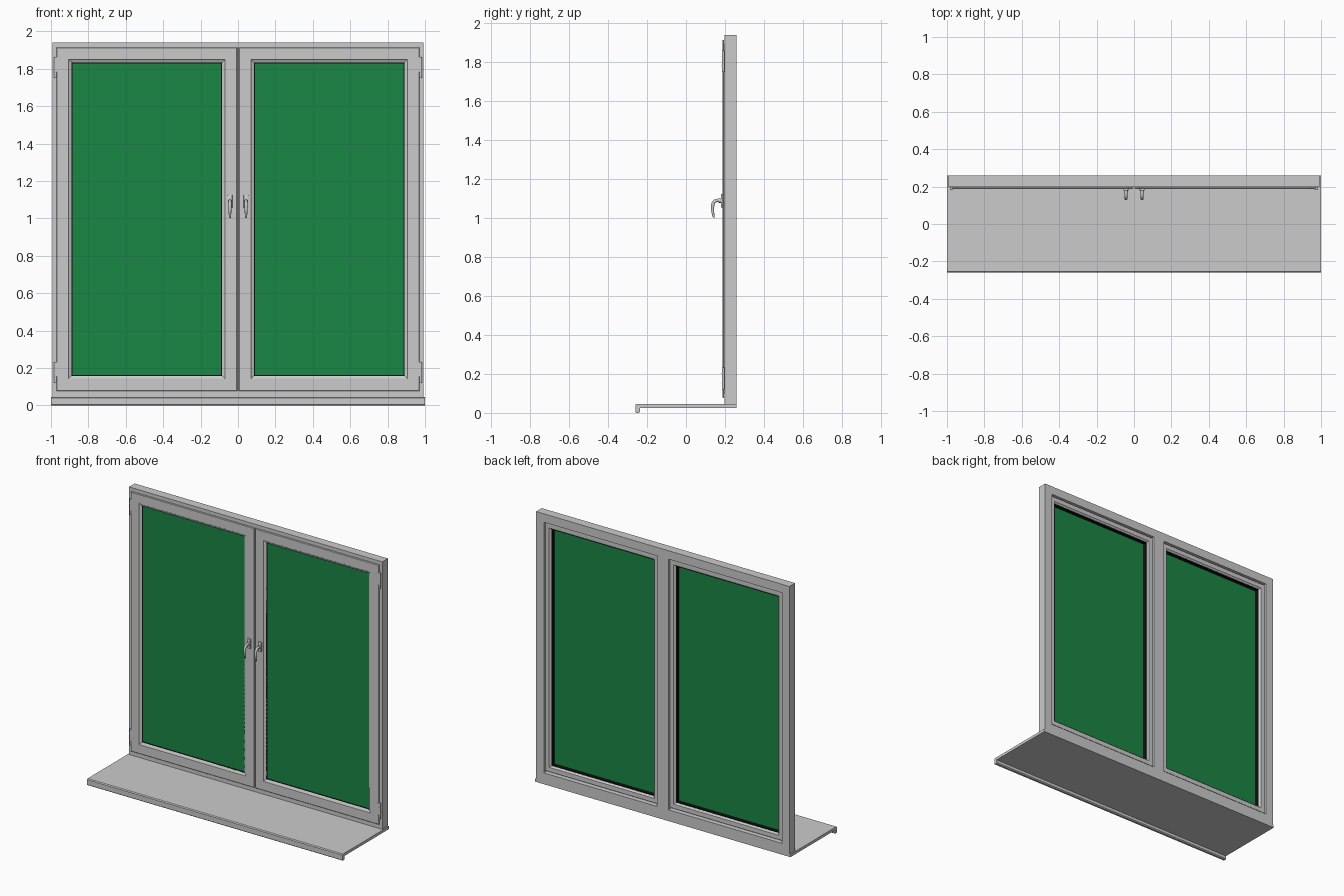
import bpy, bmesh, math
from mathutils import Vector, Matrix

if "Cube" in bpy.data.objects:
    bpy.data.objects.remove(bpy.data.objects["Cube"])


def material(name, color):
    m = bpy.data.materials.new(name)
    m.diffuse_color = color
    m.use_nodes = True
    m.node_tree.nodes["Principled BSDF"].inputs["Base Color"].default_value = m.diffuse_color
    return m


GREEN = material("green_glass", (0.01, 0.24, 0.06, 1))
BLACK = material("black_rubber", (0.005, 0.005, 0.005, 1))


def finish(name, bm, mat=None):
    bmesh.ops.recalc_face_normals(bm, faces=bm.faces)
    me = bpy.data.meshes.new(name)
    bm.to_mesh(me)
    bm.free()
    ob = bpy.data.objects.new(name, me)
    bpy.context.collection.objects.link(ob)
    if mat:
        me.materials.append(mat)
    return ob


def smooth(ob):
    bpy.ops.object.select_all(action='DESELECT')
    ob.select_set(True)
    bpy.context.view_layer.objects.active = ob
    bpy.ops.object.shade_smooth_by_angle(angle=math.radians(40))


def box(name, x, y, z, mat=None, bevel=0):
    bm = bmesh.new()
    bmesh.ops.create_cube(bm, size=1)
    for v in bm.verts:
        v.co = Vector([(a + b) / 2 + c * (b - a) for (a, b), c in zip((x, y, z), v.co)])
    if bevel:
        bmesh.ops.bevel(bm, geom=bm.edges[:], offset=bevel, segments=2,
                        profile=0.5, affect='EDGES')
    return finish(name, bm, mat)


def mitred_frame(name, x, z, profile, mat=None):
    """Sweep a closed (inset, y) profile around a rectangle with mitred corners."""
    bm = bmesh.new()
    corners = [(x[0], z[0], 1, 1), (x[1], z[0], -1, 1),
               (x[1], z[1], -1, -1), (x[0], z[1], 1, -1)]
    rings = [[bm.verts.new((cx + sx * i, y, cz + sz * i)) for i, y in profile]
             for cx, cz, sx, sz in corners]
    n = len(profile)
    for k in range(4):
        a, b = rings[k], rings[(k + 1) % 4]
        for j in range(n):
            m = (j + 1) % n
            bm.faces.new((a[j], a[m], b[m], b[j]))
    return finish(name, bm, mat)


def cylinder(name, p, q, r, seg=16):
    p, q = Vector(p), Vector(q)
    bm = bmesh.new()
    rot = (q - p).to_track_quat('Z', 'Y').to_matrix().to_4x4()
    bmesh.ops.create_cone(bm, cap_ends=True, segments=seg, radius1=r, radius2=r,
                          depth=(q - p).length,
                          matrix=Matrix.Translation((p + q) / 2) @ rot)
    ob = finish(name, bm)
    smooth(ob)
    return ob


# Window sill with a downturned front lip
sill = [(.26, .046), (-.254, .046), (-.26, .040), (-.26, .004), (-.256, 0),
        (-.243, 0), (-.236, .006), (-.236, .026), (.26, .026)]
bm = bmesh.new()
face = bm.faces.new([bm.verts.new((-1, y, z)) for y, z in sill])
ext = bmesh.ops.extrude_face_region(bm, geom=[face])
bmesh.ops.translate(bm, vec=(2, 0, 0),
                    verts=[g for g in ext["geom"] if isinstance(g, bmesh.types.BMVert)])
finish("window_sill", bm)

# Fixed outer frame with rebate, and the central post
mitred_frame("outer_frame", (-.992, .992), (.046, 1.94),
             [(0, .197), (.04, .197), (.04, .226), (.06, .226), (.06, .26), (0, .26)])
box("central_post", (-.045, .045), (.226, .26), (.106, 1.88))
box("central_post_core", (-.024, .024), (.198, .226), (.086, 1.90))

# Sash profile: front flange, sloped glazing bead, back slope
SASH = [(0, .190), (.003, .187), (.066, .187), (.068, .190), (.082, .197), (.082, .236),
        (.072, .246), (.041, .246), (.041, .225), (.022, .225), (.022, .196), (0, .196)]
GASKET = [(.080, .196), (.086, .199), (.086, .232), (.080, .236)]

for s, side in ((-1, "left"), (1, "right")):
    x = sorted((s * .004, s * .971))
    z = (.077, 1.915)
    mitred_frame(side + "_sash", x, z, SASH)
    mitred_frame(side + "_gasket", x, z, GASKET, BLACK)
    box(side + "_glass", (x[0] + .083, x[1] - .083), (.202, .208),
        (z[0] + .07, z[1] - .083 + .006), GREEN)

    # Hinges: barrel, end caps and leaf
    for level, z0 in (("lower", .12), ("upper", 1.75)):
        hx = s * .977
        tag = side + "_" + level + "_hinge"
        cylinder(tag + "_barrel", (hx, .191, z0), (hx, .191, z0 + .112), .007)
        for zc in (z0 + .03, z0 + .08):
            cylinder(tag + "_collar", (hx, .191, zc), (hx, .191, zc + .004), .008)
        box(tag + "_leaf", sorted((hx, s * .964)), (.184, .19), (z0 + .034, z0 + .112))

    # Handle: back plate, neck boss and curved lever
    hx = s * .043
    smooth(box(side + "_handle_plate", (hx - .013, hx + .013), (.179, .188),
               (1.055, 1.125), bevel=.003))
    cylinder(side + "_handle_boss", (hx, .182, 1.09), (hx, .168, 1.09), .011, 20)
    cu = bpy.data.curves.new(side + "_handle_lever", 'CURVE')
    cu.dimensions = '3D'
    cu.bevel_depth = .0085
    cu.bevel_resolution = 3
    cu.resolution_u = 6
    cu.use_fill_caps = True
    path = [(.182, 1.09, 1), (.158, 1.091, 1), (.143, 1.082, 1.05),
            (.137, 1.06, 1), (.138, 1.03, .85), (.143, 1.003, .6)]
    sp = cu.splines.new('BEZIER')
    sp.bezier_points.add(len(path) - 1)
    for bp, (y, zz, r) in zip(sp.bezier_points, path):
        bp.co = (hx, y, zz)
        bp.radius = r
        bp.handle_left_type = bp.handle_right_type = 'AUTO'
    lever = bpy.data.objects.new(side + "_handle_lever", cu)
    bpy.context.collection.objects.link(lever)
